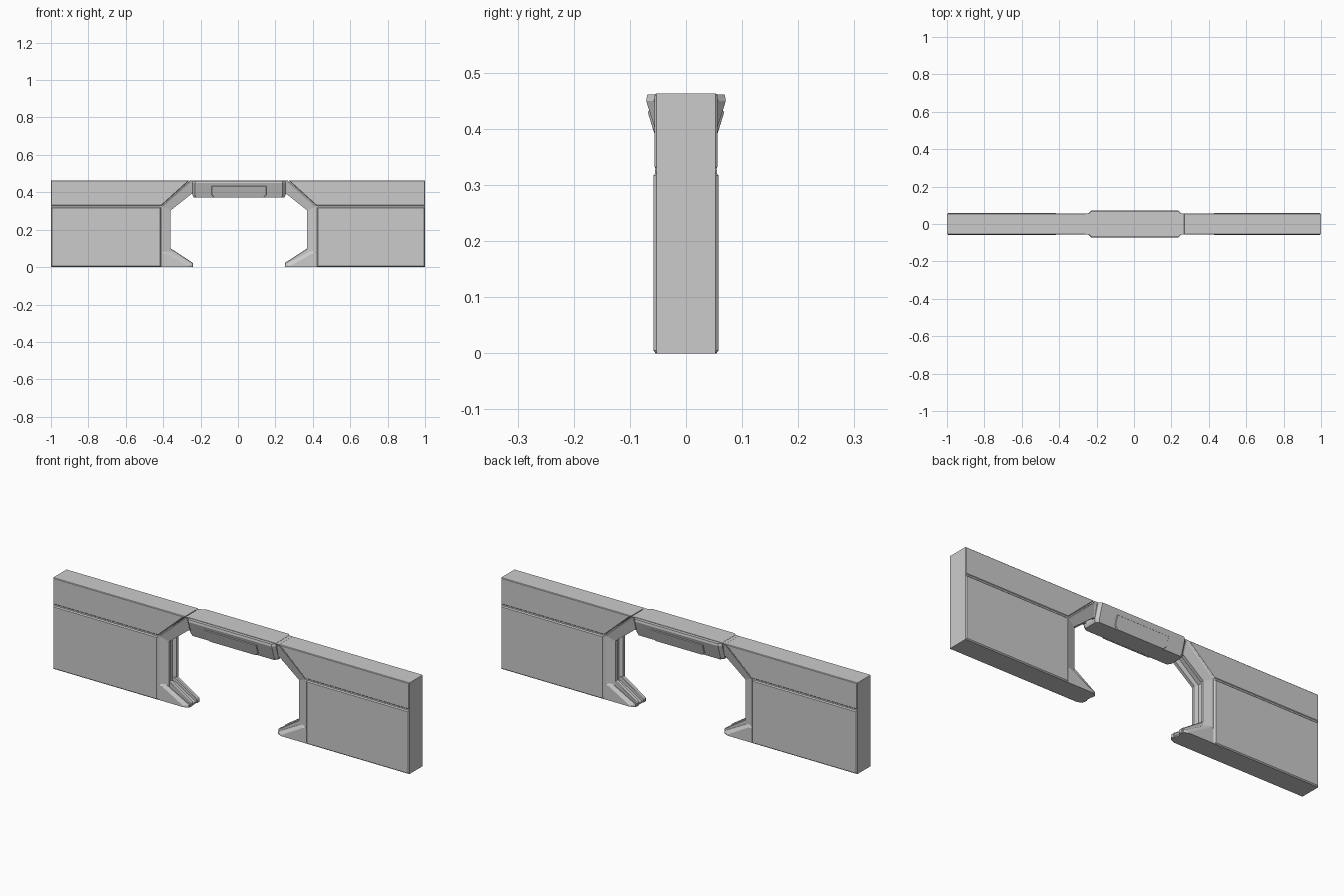
import bpy, bmesh

if "Cube" in bpy.data.objects:
    bpy.data.objects.remove(bpy.data.objects["Cube"])

CX = 0.005      # centre line of the doorway
TOP = 0.463     # wall height


def loft(name, rings, bevel=0.0):
    """Skin a list of equal-length closed rings and cap both ends."""
    bm = bmesh.new()
    vs = [[bm.verts.new(p) for p in r] for r in rings]
    n = len(vs[0])
    for a, b in zip(vs, vs[1:]):
        for i in range(n):
            j = (i + 1) % n
            bm.faces.new((a[i], a[j], b[j], b[i]))
    bm.faces.new(vs[0])
    bm.faces.new(vs[-1])
    bmesh.ops.recalc_face_normals(bm, faces=bm.faces)
    me = bpy.data.meshes.new(name)
    bm.to_mesh(me)
    bm.free()
    ob = bpy.data.objects.new(name, me)
    bpy.context.collection.objects.link(ob)
    if bevel:
        m = ob.modifiers.new("chamfer", 'BEVEL')
        m.width = bevel
        m.segments = 1
        m.limit_method = 'ANGLE'
    return ob


def prism(name, side, profile, y0, y1, bevel=0.0):
    """Extrude a (distance from doorway centre, z) profile along y."""
    return loft(name, [[(CX + side * u, y, z) for u, z in profile] for y in (y0, y1)], bevel)


for label, s in (("left", -1), ("right", 1)):
    end = 1 - s * CX

    # solid wall core
    prism(label + "_wall_core", s,
          [(0.41, 0), (end, 0), (end, TOP), (0.265, TOP), (0.41, 0.328)], -0.053, 0.053)
    # lower and upper cladding panels with a thin groove between them
    prism(label + "_lower_panel", s,
          [(0.417, 0), (end, 0), (end, 0.322), (0.417, 0.322)], -0.058, 0.058, 0.005)
    prism(label + "_upper_panel", s,
          [(0.414, 0.329), (end, 0.329), (end, TOP), (0.266, TOP)], -0.056, 0.056, 0.003)

    # door jamb: grooved section swept up the opening and along the slant
    outer = [(0.415, 0), (0.415, 0.325), (0.263, TOP - 0.001), (0.243, TOP - 0.001)]
    inner = [(0.365, 0), (0.365, 0.303), (0.255, 0.39), (0.243, 0.39)]
    half = [(0, 0.055), (0.15, 0.050), (1, 0.038), (1, 0.022), (0.65, 0.015)]
    section = half + [(t, -y) for t, y in reversed(half)]
    loft(label + "_door_jamb",
         [[(CX + s * (o[0] + (i[0] - o[0]) * t), y, o[1] + (i[1] - o[1]) * t)
           for t, y in section] for o, i in zip(outer, inner)])

    # foot: notched centre, two prongs and two tapered side brackets
    prism(label + "_foot_core", s,
          [(0.41, 0), (0.252, 0), (0.252, 0.008), (0.37, 0.08), (0.41, 0.08)], -0.02, 0.02)
    for face, d in (("front", -1), ("back", 1)):
        prism(label + "_foot_prong_" + face, s,
              [(0.41, 0), (0.245, 0), (0.245, 0.022), (0.365, 0.1), (0.41, 0.1)],
              d * 0.015, d * 0.037, 0.003)
        low = [(0.41, 0), (0.25, 0), (0.25, 0.014), (0.395, 0.092), (0.41, 0.092)]
        high = [(0.41, 0), (0.275, 0), (0.275, 0.006), (0.395, 0.074), (0.41, 0.074)]
        loft(label + "_foot_bracket_" + face,
             [[(CX + s * u, d * y, z) for u, z in p]
              for p, y in ((low, 0.03), (low, 0.042), (high, 0.053))])


# lintel: flared block with chamfered plan corners
def plan(hx, hy, z, c=0.014):
    q = [(hx, hy - c), (hx - c, hy), (c - hx, hy), (-hx, hy - c)]
    return [(CX + x, y, z) for x, y in q + [(-x, -y) for x, y in q]]


loft("lintel", [plan(0.242, 0.046, 0.372), plan(0.248, 0.05, 0.384),
                plan(0.248, 0.071, 0.45), plan(0.246, 0.069, 0.461)])

# raised plate low on each sloping lintel face
for face, d in (("front", -1), ("back", 1)):
    rings = []
    for grow, inset in ((-0.004, 0), (0.004, 0.006)):
        rings.append([(CX + x, d * (y + grow), z) for x, y, z in (
            (-0.135 + inset, 0.046, 0.371), (0.135 - inset, 0.046, 0.371),
            (0.15 - inset, 0.050, 0.386),
            (0.15 - inset, 0.066 - inset * 0.3, 0.436 - inset),
            (-0.15 + inset, 0.066 - inset * 0.3, 0.436 - inset),
            (-0.15 + inset, 0.050, 0.386))])
    loft("lintel_plate_" + face, rings)

# flush cap along the lintel top
loft("lintel_cap", [[(CX + x, y, z) for x, y in
                     ((-0.245, -0.053), (0.245, -0.053), (0.245, 0.053), (-0.245, 0.053))]
                    for z in (0.44, TOP)])
